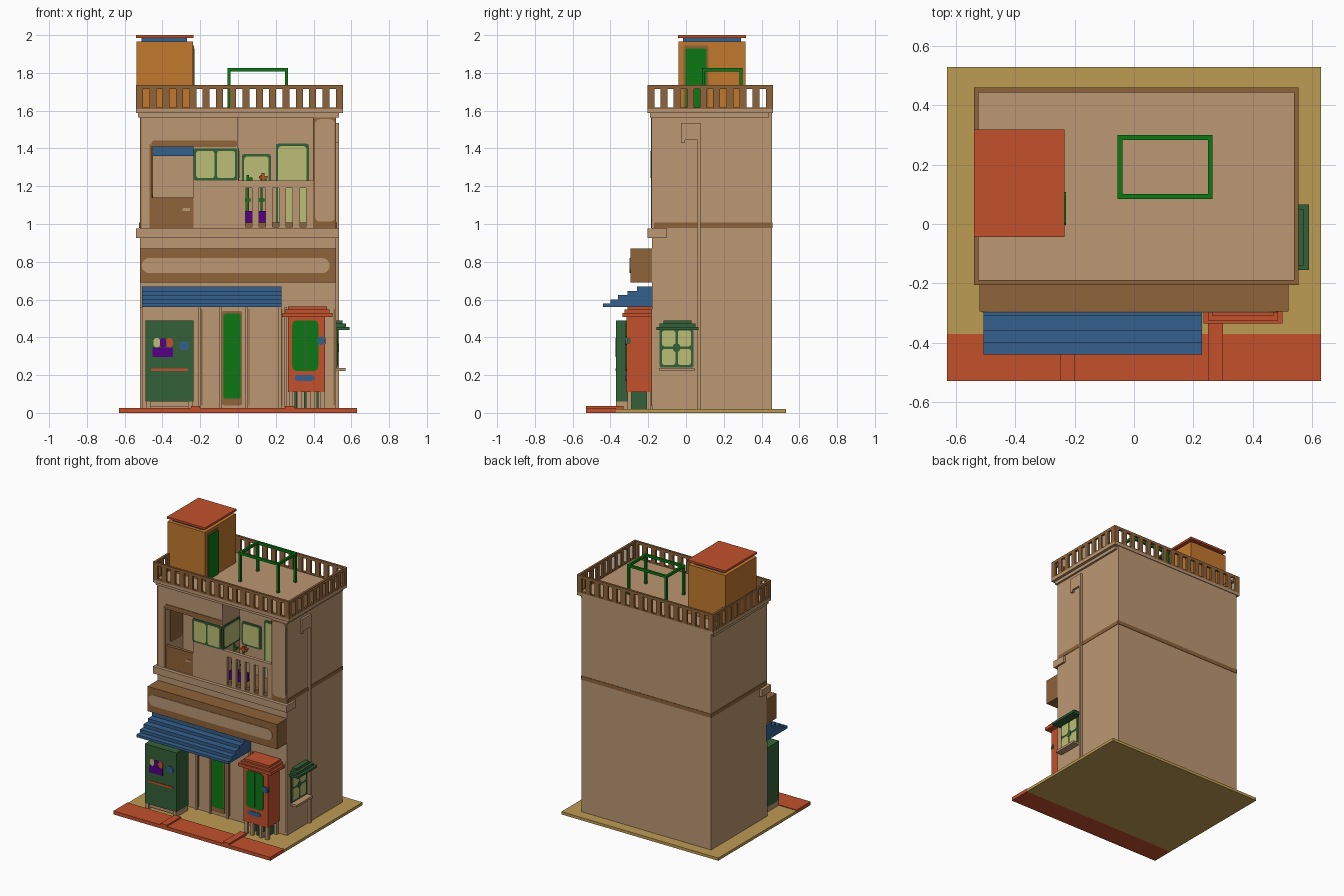
import bpy, bmesh, math
from mathutils import Vector

if "Cube" in bpy.data.objects:
    bpy.data.objects.remove(bpy.data.objects["Cube"])


def lin(c):
    c /= 255
    return c / 12.92 if c <= 0.04045 else ((c + 0.055) / 1.055) ** 2.4


def material(name, r, g, b):
    m = bpy.data.materials.new(name)
    m.use_nodes = True
    col = (lin(r), lin(g), lin(b), 1)
    m.diffuse_color = col
    m.node_tree.nodes["Principled BSDF"].inputs["Base Color"].default_value = col
    return m


BEIGE = material("beige plaster", 188, 151, 115)
BROWN = material("brown wood", 142, 99, 58)
TAN = material("sandy ground", 190, 156, 83)
RED = material("brick red", 195, 81, 44)
BLUE = material("slate blue", 53, 96, 141)
ORANGE = material("ochre orange", 196, 121, 45)
DARK = material("dark green", 51, 97, 56)
GREEN = material("bright green", 12, 121, 20)
PALE = material("pale glass", 187, 190, 117)
PURPLE = material("purple", 85, 0, 134)


def finish(bm, name, mat):
    bmesh.ops.recalc_face_normals(bm, faces=bm.faces)
    me = bpy.data.meshes.new(name)
    bm.to_mesh(me)
    bm.free()
    me.materials.append(mat)
    ob = bpy.data.objects.new(name, me)
    bpy.context.collection.objects.link(ob)
    return ob


def boxes(name, mat, *bounds):
    """One object from boxes given as (x0, x1, y0, y1, z0, z1)."""
    bm = bmesh.new()
    for x0, x1, y0, y1, z0, z1 in bounds:
        for v in bmesh.ops.create_cube(bm, size=1)["verts"]:
            v.co = Vector((x1 if v.co.x > 0 else x0, y1 if v.co.y > 0 else y0,
                           z1 if v.co.z > 0 else z0))
    return finish(bm, name, mat)


def plate(name, mat, side, at, u0, u1, z0, z1, r=0.0, t=0.004):
    """Thin rounded plate on a wall facing the front or the left."""
    r = min(r, (u1 - u0) / 2, (z1 - z0) / 2)
    pts = []
    for k, (cu, cz) in enumerate([(u1 - r, z1 - r), (u0 + r, z1 - r),
                                  (u0 + r, z0 + r), (u1 - r, z0 + r)]):
        for s in range(6 if r else 1):
            a = math.pi / 2 * (k + s / 5)
            pts.append((cu + r * math.cos(a), cz + r * math.sin(a)))
    bm = bmesh.new()
    front = side == "front"
    f = bm.faces.new([bm.verts.new((u, at, z) if front else (at, u, z)) for u, z in pts])
    ext = bmesh.ops.extrude_face_region(bm, geom=[f])["geom"]
    bmesh.ops.translate(bm, verts=[v for v in ext if isinstance(v, bmesh.types.BMVert)],
                        vec=(0, -t, 0) if front else (t, 0, 0))
    return finish(bm, name, mat)


def window(name, side, at, u0, u1, z0, z1, cols=1, rows=1, edge=0.013):
    plate(name + "_frame", DARK, side, at, u0, u1, z0, z1, 0.012, 0.006)
    w, h = (u1 - u0 - edge) / cols, (z1 - z0 - edge) / rows
    for i in range(cols):
        for j in range(rows):
            u, z = u0 + edge + i * w, z0 + edge + j * h
            plate(f"{name}_pane_{i}_{j}", PALE, side, at, u, u + w - edge,
                  z, z + h - edge, 0.015, 0.009)


# Ground and pavement
boxes("ground_slab", TAN, (-.63, .63, -.37, .53, 0, .02))
boxes("pavement", RED, (-.63, .63, -.53, -.37, 0, .025),
      (-.25, -.2, -.53, -.37, .02, .037), (.25, .3, -.53, -.33, .02, .037))

# Building shell with balcony recesses
F, R, BK = -.18, .02, .455
boxes("ground_floor", BEIGE, (-.52, .52, F, BK, .02, .98))
boxes("upper_floor", BEIGE, (-.52, .52, R, BK, .98, 1.6),
      (-.52, -.455, F, R, .98, 1.6), (-.455, -.235, F, R, 1.41, 1.6),
      (-.235, 0, F, R, .98, 1.6), (.4, .52, F, R, .98, 1.6))
boxes("floor_band", BROWN, (-.523, .523, -.17, BK + .003, .98, 1.008))
boxes("front_ledge", BEIGE, (-.54, .535, -.205, -.1, .925, .975))
boxes("roof_slab", BEIGE, (-.54, .555, -.205, .46, 1.588, 1.61))
boxes("eave_trim", BEIGE, (-.53, .535, -.19, .44, 1.565, 1.59))

# Roof parapet: rails and balusters on four sides
X0, X1, Y0, Y1, T = -.54, .555, -.205, .46, .016
parts = []
for z0, z1 in ((1.605, 1.618), (1.715, 1.735)):
    parts += [(X0, X1, Y0, Y0 + T, z0, z1), (X0, X1, Y1 - T, Y1, z0, z1),
              (X0, X0 + T, Y0, Y1, z0, z1), (X1 - T, X1, Y0, Y1, z0, z1)]
for i in range(16):
    x = X0 + i * (X1 - X0 - .037) / 15
    parts += [(x, x + .037, y, y + T, 1.61, 1.72) for y in (Y0, Y1 - T)]
for i in range(10):
    y = Y0 + i * (Y1 - Y0 - .037) / 9
    parts += [(x, x + T, y, y + .037, 1.61, 1.72) for x in (X0, X1 - T)]
boxes("roof_parapet", BROWN, *parts)

# Stair tower
boxes("stair_tower", ORANGE, (-.538, -.238, -.04, .315, 1.61, 1.965))
boxes("tower_neck", BLUE, (-.51, -.27, -.015, .29, 1.965, 1.986))
boxes("tower_cap", RED, (-.54, -.235, -.043, .318, 1.985, 2.0))
plate("tower_door_frame", BROWN, "left", -.238, -.012, .118, 1.61, 1.945, .01)
plate("tower_door", GREEN, "left", -.238, -.003, .108, 1.61, 1.93, .01, .008)

# Roof pergola
px0, px1, py0, py1, b = -.055, .265, .085, .3, .016
boxes("pergola", GREEN,
      (px0, px1, py0, py0 + b, 1.808, 1.825), (px0, px1, py1 - b, py1, 1.808, 1.825),
      (px0, px0 + b, py0, py1, 1.808, 1.825), (px1 - b, px1, py0, py1, 1.808, 1.825),
      *[(x, x + b, y, y + b, 1.61, 1.81) for x in (px0, px1 - b) for y in (py0, py1 - b)])

# Upper floor front: left loggia
boxes("loggia_parapet", BROWN, (-.455, -.235, F + .002, -.155, .98, 1.14))
plate("loggia_shade", BLUE, "front", R, -.455, -.235, 1.36, 1.41, 0, .008)
plate("loggia_side_panel", BROWN, "left", -.455, -.13, .015, 1.14, 1.4, .03)
boxes("loggia_handle", BEIGE, (-.295, -.255, F - .002, F + .004, 1.07, 1.085))
plate("lintel_trim", BROWN, "front", F, -.457, -.005, 1.408, 1.442, .012)
plate("loggia_post_trim", BROWN, "front", F, -.468, -.455, .98, 1.42)
plate("corner_trim_left", BROWN, "front", F, -.52, -.511, .98, 1.56)

# Corner window
window("corner_window", "front", F, -.235, -.002, 1.23, 1.4, 2)
window("corner_window_side", "left", 0, F, .015, 1.23, 1.4, 1)

# Balcony doors, railing and planted pots
window("balcony_window", "front", R, .02, .175, 1.2, 1.37)
window("balcony_door", "front", R, .2, .375, .985, 1.425)
boxes("balcony_rail", BEIGE, (0, .4, F, F + .025, 1.19, 1.23),
      (0, .4, F, F + .025, .975, .985),
      *[(x, x + .038, F, F + .02, .98, 1.2) for x in (.001, .073, .145, .217, .289, .361)])
for i, x in enumerate((.052, .125)):
    boxes(f"flower_pot_{i}", PURPLE, (x - .025, x + .025, -.14, -.09, .98, 1.07))
    boxes(f"plant_{i}", GREEN, (x - .006, x + .006, -.12, -.11, 1.07, 1.26),
          (x - .02, x + .015, -.125, -.105, 1.12, 1.135),
          (x + .0, x + .025, -.125, -.105, 1.23, 1.245))
boxes("red_flowers", RED, (.11, .155, -.13, -.1, 1.24, 1.253), (.125, .14, -.13, -.1, 1.225, 1.27))

# Right-hand pillar panel
plate("pillar_frame", BROWN, "front", F, .397, .52, .98, 1.565, 0, .003)
plate("pillar_panel", BEIGE, "front", F, .408, .512, 1.012, 1.555, .025, .006)

# Shop sign
boxes("sign_box", BROWN, (-.52, .52, -.295, F, .69, .87))
plate("sign_panel", BEIGE, "front", -.295, -.51, .485, .74, .82, .04)

# Stepped awning
steps = [(-.44, .578), (-.4, .6), (-.36, .623), (-.31, .645), (-.26, .67)]
boxes("awning", BLUE, *[(-.508, .23, y, F, .56 if i == 0 else steps[i - 1][1] - .003, z)
                        for i, (y, z) in enumerate(steps)])

# Shop front wall panels and door
boxes("shop_frame", BEIGE, *[(x, x + .014, F - .012, F, .02, .56)
                             for x in (-.52, -.21, -.1, .04, .215, .245)])
plate("shop_door_frame", BROWN, "front", F, -.084, .022, .04, .54, .012)
plate("shop_door", GREEN, "front", F, -.076, .014, .075, .525, .012, .008)
for i, x in enumerate((-.196, .055, .229, .506)):
    plate(f"shop_trim_{i}", BROWN, "front", F, x, x + .007, .04, .55, .003)

# Vending cabinet
CY = -.37
boxes("cabinet", DARK, (-.49, -.235, CY, -.23, .06, .49))
boxes("cabinet_feet", BEIGE, (-.475, -.25, CY + .01, -.24, .035, .06),
      (-.485, -.46, CY, -.23, .02, .06), (-.265, -.24, CY, -.23, .02, .06))
plate("cabinet_tray", PURPLE, "front", CY, -.452, -.345, .295, .347)
for i, (x, m) in enumerate(((-.43, PALE), (-.397, PURPLE), (-.362, RED))):
    plate(f"cabinet_bottle_{i}", m, "front", CY, x - .017, x + .017, .347, .397, .016)
plate("cabinet_dial", BLUE, "front", CY, -.311, -.26, .33, .381, .026)
plate("cabinet_slot", RED, "front", CY, -.46, -.265, .221, .236, .005)

# Red booth with stepped cap on legs
BY = -.315
boxes("booth", RED, (.265, .46, BY, F, .11, .51))
boxes("booth_cap", RED, (.235, .5, -.335, F, .508, .53), (.25, .485, -.325, F, .53, .547),
      (.265, .47, -.31, F, .547, .562))
boxes("booth_legs", BEIGE, *[(x, x + .022, y, y + .022, .02, .11)
                             for x in (.27, .315, .385, .435) for y in (-.31, -.21)])
boxes("booth_base", DARK, *[(x, x + .012, -.29, -.2, .02, .11) for x in (.3, .35, .415)])
plate("booth_window", GREEN, "front", BY, .287, .425, .222, .49, .025)
plate("booth_mullion", DARK, "front", BY, .352, .359, .235, .48, 0, .006)
plate("booth_badge", BLUE, "front", BY, .42, .46, .36, .405, .02, .007)
plate("booth_plaque", BLUE, "front", BY, .3, .405, .17, .2, .015)
plate("booth_knob", DARK, "left", .46, -.313, -.295, .365, .4, .009)

# Side window with hood and sill
window("side_window", "left", .52, -.14, .04, .24, .45, 2, 2)
plate("side_window_rosette", DARK, "left", .528, -.07, -.03, .322, .368, .02, .003)
boxes("side_hood", DARK, (.52, .59, -.155, .065, .44, .456), (.52, .572, -.14, .05, .456, .473),
      (.52, .552, -.12, .03, .473, .49))
boxes("side_sill", BEIGE, (.52, .57, -.14, .045, .222, .238))

# Drain pipe
boxes("drain_pipe", BEIGE, (.52, .535, .062, .078, .02, 1.52),
      (.52, .535, -.01, .078, 1.445, 1.535), (.52, .535, -.027, -.005, 1.43, 1.535))
